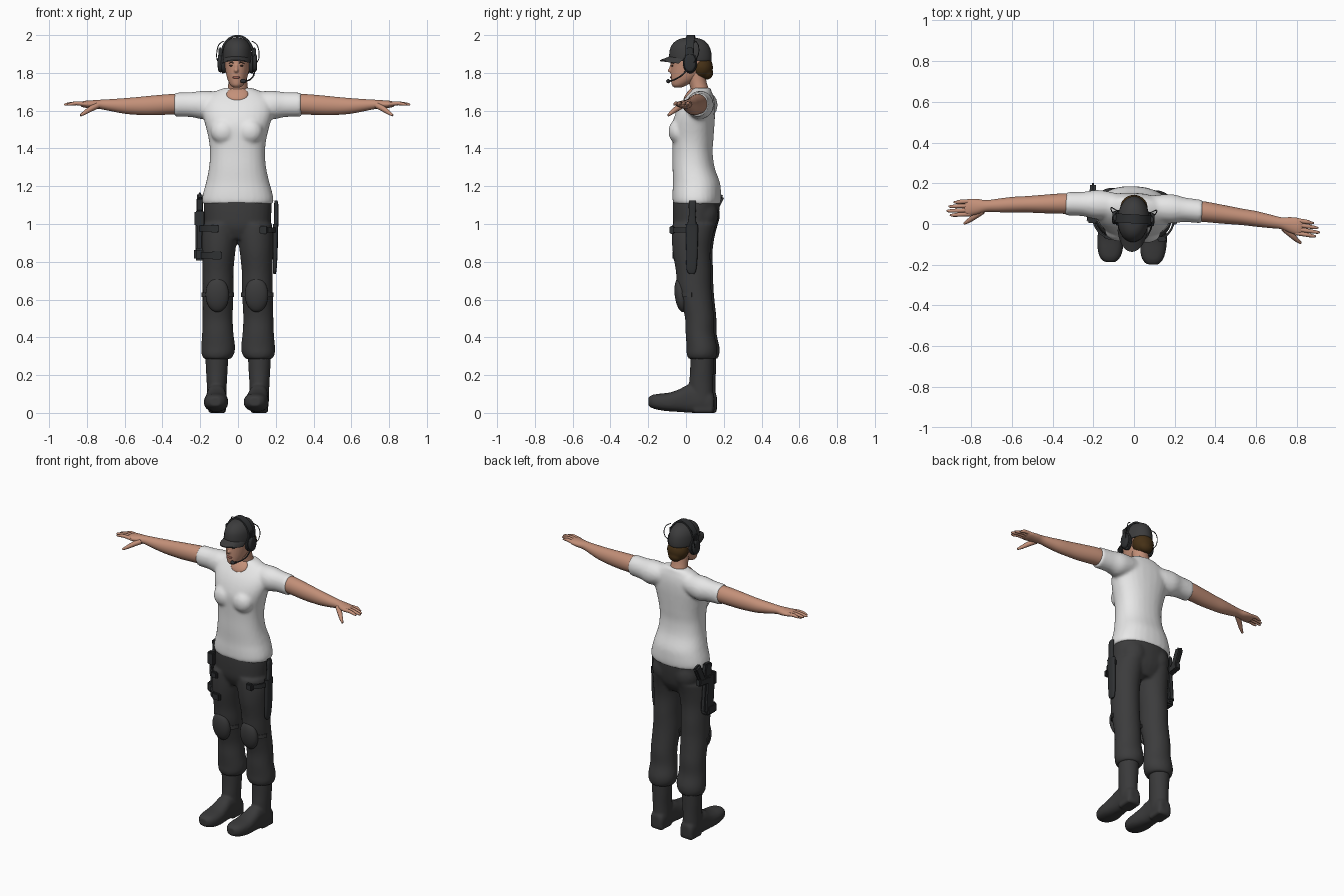
import bpy, bmesh, math
from mathutils import Vector, Matrix

def mat(name, r, g, b):
    m = bpy.data.materials.new(name)
    m.diffuse_color = (r, g, b, 1)
    return m

WHITE = mat("white cotton", .8, .8, .8)
DARK = mat("charcoal fabric", .045, .045, .046)
BOOT = mat("boot leather", .042, .042, .043)
GEAR = mat("gear black", .028, .03, .032)
SKIN = mat("skin", .55, .28, .19)
HAIR = mat("brown hair", .06, .03, .008)
LIP = mat("lips", .38, .13, .1)
EYE = mat("eye brown", .06, .035, .025)
TURN = Matrix.Translation((0, .08, 0)) @ Matrix.Rotation(-.058, 4, 'Z') @ Matrix.Translation((0, -.08, 0))

# ---------- helpers ----------
def skin(bm, loops):
    vs = [[bm.verts.new(p) for p in l] for l in loops]
    n = len(vs[0])
    for a, b in zip(vs, vs[1:]):
        for i in range(n):
            bm.faces.new((a[i], a[(i + 1) % n], b[(i + 1) % n], b[i]))
    bm.faces.new(vs[0][::-1])
    bm.faces.new(vs[-1])

def resample(rows, k=4):
    out = []
    for i in range(len(rows) - 1):
        p0, p1, p2, p3 = rows[max(i - 1, 0)], rows[i], rows[i + 1], rows[min(i + 2, len(rows) - 1)]
        for j in range(k):
            t = j / k
            out.append([.5 * (2 * b + (c - a) * t + (2 * a - 5 * b + 4 * c - d) * t * t
                              + (3 * b - a - 3 * c + d) * t ** 3) for a, b, c, d in zip(p0, p1, p2, p3)])
    return out + [list(rows[-1])]

def loft(bm, axis, rows, n=28, p=2.0):
    """rows: position on axis, two centre coordinates, two radii"""
    loops = []
    for s, c1, c2, r1, r2 in resample(rows):
        l = []
        for i in range(n):
            a = 2 * math.pi * i / n
            c, d = math.cos(a), math.sin(a)
            u = c1 + r1 * math.copysign(abs(c) ** (2 / p), c)
            v = c2 + r2 * math.copysign(abs(d) ** (2 / p), d)
            l.append({'x': (s, u, v), 'y': (u, s, v), 'z': (u, v, s)}[axis])
        loops.append(l)
    skin(bm, loops)

def tube(bm, rows, n=10):
    """rows: x, y, z, radius"""
    rows = resample(rows)
    pts = [Vector(r[:3]) for r in rows]
    loops = []
    for i, q in enumerate(pts):
        t = (pts[min(i + 1, len(pts) - 1)] - pts[max(i - 1, 0)]).normalized()
        u = t.cross(Vector((.13, .9, .4))).normalized()
        v = t.cross(u)
        loops.append([q + rows[i][3] * (u * math.cos(2 * math.pi * j / n) + v * math.sin(2 * math.pi * j / n)) for j in range(n)])
    skin(bm, loops)

def ribbon(bm, pts, w, th):
    pts, w = [Vector(p) for p in pts], Vector(w)
    loops = []
    for i, q in enumerate(pts):
        t = pts[min(i + 1, len(pts) - 1)] - pts[max(i - 1, 0)]
        o = t.cross(w).normalized() * th / 2
        loops.append([q + w + o, q - w + o, q - w - o, q + w - o])
    skin(bm, loops)

def arc(cx, cy, z, rx, ry, a0, a1, n=14):
    return [(cx + rx * math.cos(math.radians(a0 + (a1 - a0) * i / n)),
             cy + ry * math.sin(math.radians(a0 + (a1 - a0) * i / n)), z) for i in range(n + 1)]

def ball(bm, c, r, tilt=0):
    m = Matrix.Translation(c) @ Matrix.Rotation(tilt, 4, 'X') @ Matrix.Diagonal((*r, 1))
    bmesh.ops.create_uvsphere(bm, u_segments=24, v_segments=14, radius=1, matrix=m)

def box(bm, c, s, tilt=0, bev=.006):
    m = Matrix.Translation(c) @ Matrix.Rotation(tilt, 4, 'X') @ Matrix.Diagonal((*s, 1))
    g = bmesh.ops.create_cube(bm, size=1, matrix=m)
    bmesh.ops.bevel(bm, geom=list({e for v in g['verts'] for e in v.link_edges}), offset=bev, segments=2, affect='EDGES')

def part(name, material, build, mirror=False, voxel=0, smooth=4):
    bm = bmesh.new()
    build(bm)
    if mirror:
        d = bmesh.ops.duplicate(bm, geom=bm.verts[:] + bm.edges[:] + bm.faces[:])['geom']
        bmesh.ops.scale(bm, vec=(-1, 1, 1), verts=[e for e in d if isinstance(e, bmesh.types.BMVert)])
    bmesh.ops.recalc_face_normals(bm, faces=bm.faces[:])
    me = bpy.data.meshes.new(name)
    bm.to_mesh(me)
    bm.free()
    ob = bpy.data.objects.new(name, me)
    bpy.context.collection.objects.link(ob)
    if voxel:  # melt overlapping pieces into one soft skin
        r = ob.modifiers.new("melt", 'REMESH')
        r.mode, r.voxel_size = 'VOXEL', voxel
        s = ob.modifiers.new("soften", 'SMOOTH')
        s.factor, s.iterations = .5, smooth
        me = bpy.data.meshes.new_from_object(ob.evaluated_get(bpy.context.evaluated_depsgraph_get()))
        ob.modifiers.clear()
        ob.data = me
    me.transform(TURN)
    me.materials.clear()
    me.materials.append(material)
    me.shade_smooth()
    me.set_sharp_from_angle(angle=math.radians(45))

# ---------- clothing ----------
def shirt(bm):
    loft(bm, 'z', [(1.105, 0, .057, .186, .124), (1.13, 0, .057, .19, .128), (1.17, 0, .057, .182, .128),
                   (1.22, 0, .055, .168, .124), (1.3, 0, .04, .151, .111), (1.38, 0, .035, .146, .106),
                   (1.45, 0, .036, .153, .109), (1.52, 0, .038, .17, .112), (1.58, 0, .048, .185, .105),
                   (1.63, 0, .06, .185, .092), (1.67, 0, .072, .168, .074), (1.7, 0, .08, .125, .056),
                   (1.72, 0, .085, .075, .045)], p=2.25)
    for s in (-1, 1):
        loft(bm, 'x', [(s * .08, .085, 1.64, .06, .06), (s * .18, .085, 1.63, .072, .075),
                       (s * .25, .084, 1.632, .06, .066), (s * .338, .08, 1.632, .058, .064)])
        ball(bm, (s * .07, -.035, 1.49), (.068, .054, .068))
part("shirt", WHITE, shirt, voxel=.01, smooth=5)

def trousers(bm):
    for s in (-1, 1):
        loft(bm, 'z', [(.285, s * .11, .09, .07, .07), (.31, s * .108, .09, .086, .08), (.35, s * .106, .09, .09, .081),
                       (.42, s * .107, .08, .083, .076), (.5, s * .108, .078, .08, .077), (.58, s * .106, .065, .081, .082),
                       (.66, s * .104, .05, .082, .09), (.75, s * .104, .045, .082, .093), (.85, s * .1, .035, .088, .1),
                       (.93, s * .095, .038, .094, .108), (1.0, s * .09, .048, .092, .116)])
        ball(bm, (s * .08, .09, 1.05), (.085, .085, .1))
    loft(bm, 'z', [(.92, 0, .045, .1, .08), (.98, 0, .048, .165, .112), (1.05, 0, .052, .178, .122),
                   (1.12, 0, .055, .18, .123), (1.16, 0, .055, .172, .115)], p=2.2)
part("trousers", DARK, trousers, voxel=.01)

def knee_pads(bm):
    ball(bm, (.104, -.02, .625), (.062, .034, .092), .12)
    ribbon(bm, arc(.105, .056, .625, .084, .087, 190, 350), (0, 0, .012), .006)
part("knee_pads", DARK, knee_pads, mirror=True)

def boots(bm):
    for s in (-1, 1):
        loft(bm, 'y', [(.157, s * .112, .05, .03, .04), (.14, s * .112, .055, .046, .056), (.08, s * .112, .072, .05, .073),
                       (.02, s * .111, .075, .052, .074), (-.03, s * .109, .065, .058, .06), (-.08, s * .107, .058, .064, .05),
                       (-.13, s * .105, .058, .062, .044), (-.17, s * .105, .06, .05, .036),
                       (-.193, s * .105, .06, .028, .024)], p=2.5)
        loft(bm, 'z', [(.06, s * .112, .09, .052, .062), (.15, s * .113, .087, .053, .064),
                       (.22, s * .113, .09, .057, .062), (.31, s * .113, .092, .062, .063)])
        box(bm, (s * .112, .1, .02), (.09, .1, .04))
part("boots", BOOT, boots, voxel=.008, smooth=3)

# ---------- body ----------
def arm(bm):
    loft(bm, 'x', [(.28, .083, 1.634, .05, .053), (.35, .08, 1.634, .05, .054), (.45, .072, 1.628, .045, .052),
                   (.53, .066, 1.625, .04, .047), (.6, .06, 1.625, .038, .041), (.67, .052, 1.629, .033, .032),
                   (.725, .046, 1.633, .029, .025), (.77, .04, 1.633, .038, .022), (.81, .034, 1.634, .042, .018),
                   (.83, .032, 1.634, .036, .012)])
    for y0, y1, ln in ((.002, -.008, .9), (.022, .012, .917), (.043, .034, .908), (.064, .056, .885)):
        tube(bm, [(.8, y0, 1.634, .011), (.85, (y0 + y1) / 2, 1.639, .0105), (ln - .015, y1, 1.634, .008), (ln, y1, 1.631, .004)])
    tube(bm, [(.74, .022, 1.628, .016), (.775, -.005, 1.61, .015), (.805, -.03, 1.59, .011), (.828, -.046, 1.575, .006)])
part("arms", SKIN, arm, mirror=True)

def neck(bm):
    loft(bm, 'z', [(1.66, 0, .08, .06, .05), (1.71, 0, .073, .054, .048), (1.75, 0, .062, .05, .047), (1.8, 0, .05, .05, .05)])
    ball(bm, (0, .018, 1.686), (.058, .046, .016), math.atan2(.07, .055))
part("neck", SKIN, neck)

def head(bm):
    loft(bm, 'z', [(1.722, 0, -.042, .016, .018), (1.735, 0, -.035, .034, .04), (1.765, 0, -.01, .05, .07),
                   (1.8, 0, .008, .06, .089), (1.84, 0, .018, .066, .098), (1.88, 0, .022, .069, .102), (1.93, 0, .022, .06, .09)])
    ball(bm, (0, -.083, 1.813), (.011, .014, .012))
    ball(bm, (0, -.077, 1.83), (.007, .012, .025), -.25)
    ball(bm, (0, -.06, 1.737), (.018, .014, .014))
part("head", SKIN, head, voxel=.005, smooth=3)
part("lips", LIP, lambda bm: ball(bm, (0, -.076, 1.776), (.02, .009, .007)))

def eyes(bm):
    ball(bm, (.027, -.071, 1.838), (.011, .005, .004))
    tube(bm, [(.012, -.08, 1.851, .002), (.027, -.074, 1.855, .003), (.042, -.062, 1.85, .002)], 6)
part("eyes_and_brows", EYE, eyes, mirror=True)

def hair(bm):
    ball(bm, (0, .083, 1.83), (.067, .06, .064))
    ball(bm, (0, .11, 1.8), (.045, .034, .036))
part("hair", HAIR, hair, voxel=.006)

# ---------- cap ----------
def cap(bm):
    loft(bm, 'z', [(1.862, 0, .024, .074, .108), (1.87, 0, .024, .077, .112), (1.9, 0, .023, .077, .112), (1.935, 0, .022, .072, .104),
                   (1.963, 0, .022, .057, .084), (1.98, 0, .022, .036, .055), (1.987, 0, .022, .012, .018)], n=36)
    ball(bm, (0, .022, 1.987), (.008, .008, .004))
part("cap", DARK, cap)

def brim(bm):
    loops = []
    for i in range(21):
        a = math.radians(-72 + 7.2 * i)
        s, c = math.sin(a), math.cos(a)
        zi, zo = 1.876 + .014 * c, 1.85 + .018 * c
        loops.append([(.074 * s, .024 - .105 * c, zi), (.078 * s, .01 - .147 * c, zo),
                      (.078 * s, .01 - .147 * c, zo - .006), (.074 * s, .024 - .105 * c, zi - .008)])
    skin(bm, loops)
part("cap_brim", DARK, brim)

# ---------- headset ----------
def headset(bm):
    pts = [(x, .025, z) for x, _, z in [(.086 * math.cos(math.pi * i / 24), 0, 1.885 + .111 * math.sin(math.pi * i / 24)) for i in range(25)]]
    ribbon(bm, pts, (0, .022, 0), .01)
    for s in (-1, 1):
        loft(bm, 'x', [(s * .062, .026, 1.853, .034, .052), (s * .08, .026, 1.853, .038, .056), (s * .084, .026, 1.853, .03, .048),
                       (s * .09, .026, 1.853, .033, .05), (s * .101, .026, 1.853, .028, .043), (s * .104, .026, 1.853, .016, .026)])
        box(bm, (s * .09, .026, 1.91), (.018, .035, .05))
        tube(bm, [(s * .075, .055, 1.968, .0025), (s * .1, .07, 1.95, .0025), (s * .112, .074, 1.91, .0025),
                  (s * .11, .06, 1.87, .0025), (s * .095, .04, 1.85, .0025)], 6)
    tube(bm, [(.09, .01, 1.815, .005), (.088, -.02, 1.785, .004), (.07, -.06, 1.763, .004), (.045, -.088, 1.757, .004)])
    ball(bm, (.038, -.092, 1.756), (.016, .011, .011))
part("headset", GEAR, headset)

# ---------- thigh gear ----------
def holster(bm):
    box(bm, (-.2, .05, .95), (.045, .085, .25), .08, .012)
    box(bm, (-.2, .06, 1.08), (.03, .06, .12), .1)
    box(bm, (-.207, .14, 1.1), (.03, .055, .13), -.45, .01)
    box(bm, (-.206, .1, 1.04), (.036, .11, .045), .1)
    box(bm, (-.2, .01, 1.03), (.05, .035, .08))
    box(bm, (-.198, .04, .84), (.06, .09, .065), 0, .01)
    ribbon(bm, arc(-.1, .038, .975, .1, .113, 170, 275), (0, 0, .016), .01)
    ribbon(bm, arc(-.1, .036, .835, .093, .104, 170, 285), (0, 0, .018), .01)
    box(bm, (-.115, -.072, .975), (.045, .02, .04))
    box(bm, (-.105, -.067, .835), (.055, .02, .045))
part("thigh_holster", GEAR, holster)

def knife(bm):
    loft(bm, 'z', [(.735, .196, .042, .006, .012), (.76, .197, .04, .01, .026), (.85, .2, .043, .012, .03),
                   (.98, .202, .043, .013, .032), (1.0, .203, .043, .014, .034)], n=16, p=3)
    loft(bm, 'z', [(1.0, .204, .043, .012, .024), (1.05, .205, .045, .011, .018), (1.1, .205, .046, .011, .02),
                   (1.125, .203, .046, .008, .016)], n=16, p=3)
    ribbon(bm, arc(.1, .038, .968, .1, .113, 20, -70), (0, 0, .014), .01)
    box(bm, (.145, -.066, .968), (.045, .025, .042))
part("knife_and_sheath", GEAR, knife)
